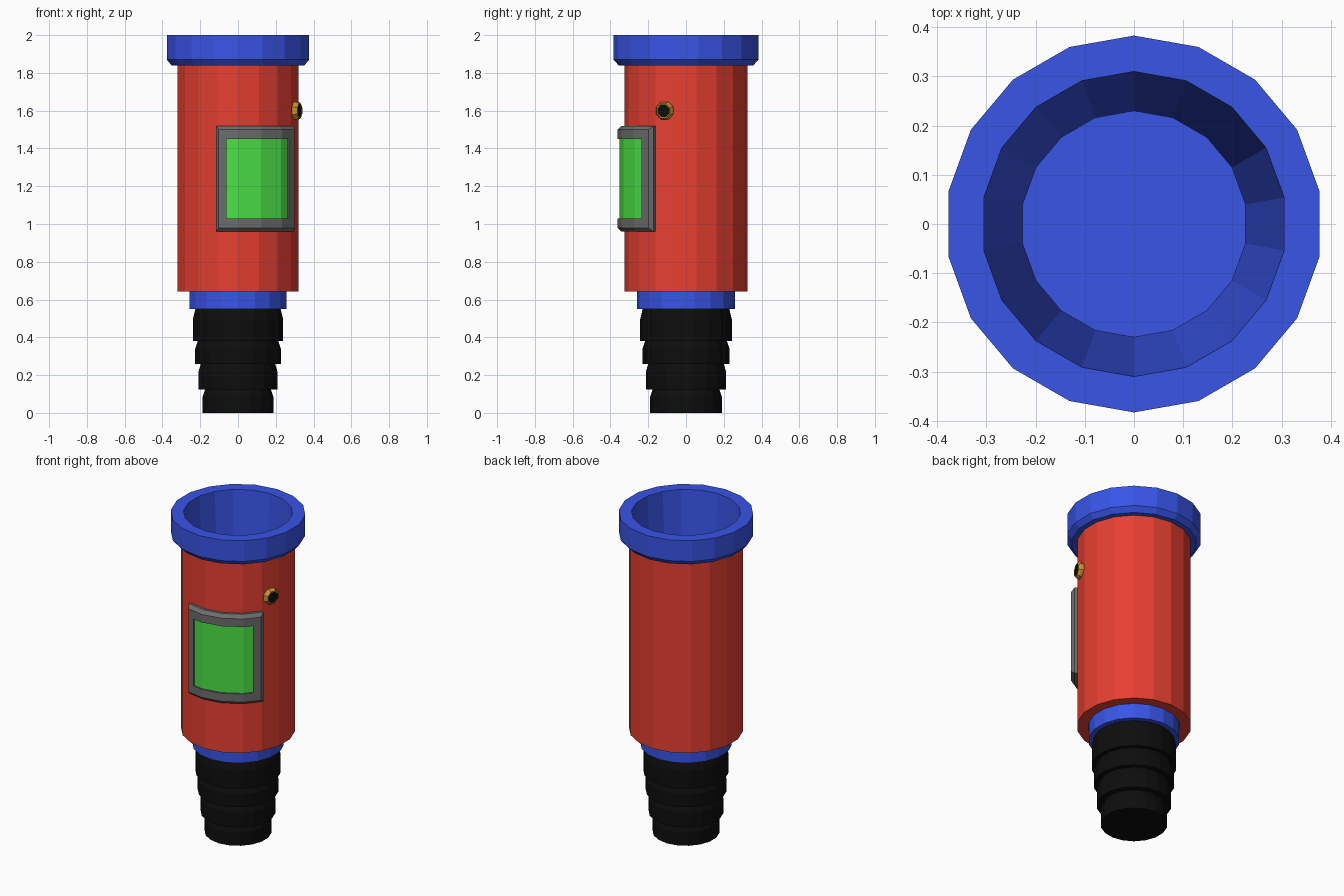
import bpy, math
from mathutils import Matrix, Vector

if "Cube" in bpy.data.objects:
    bpy.data.objects.remove(bpy.data.objects["Cube"])

SIDES = 18


def material(name, rgb):
    m = bpy.data.materials.new(name)
    m.diffuse_color = (*rgb, 1)
    m.use_nodes = True
    m.node_tree.nodes["Principled BSDF"].inputs["Base Color"].default_value = m.diffuse_color
    return m


BLUE = material("blue", (0.04, 0.09, 0.8))
RED = material("red", (0.8, 0.05, 0.03))
BLACK = material("black", (0.004, 0.004, 0.004))
GREEN = material("green", (0.07, 0.75, 0.06))
GOLD = material("gold", (0.6, 0.3, 0.03))
GREY = material("grey", (0.15, 0.15, 0.15))


def make(name, verts, faces, mat):
    me = bpy.data.meshes.new(name)
    me.from_pydata(verts, [], faces)
    me.materials.append(mat)
    ob = bpy.data.objects.new(name, me)
    bpy.context.collection.objects.link(ob)
    return ob


def bridge(rings, n):
    return [(i * n + k, i * n + (k + 1) % n, (i + 1) * n + (k + 1) % n, (i + 1) * n + k)
            for i in range(rings - 1) for k in range(n)]


def lathe(name, profile, mat, n=SIDES, start=90, caps=True):
    """Revolve (radius, z) points, listed from bottom outside upward."""
    verts = []
    for r, z in profile:
        for k in range(n):
            a = math.radians(start + 360 * k / n)
            verts.append((r * math.cos(a), r * math.sin(a), z))
    faces = bridge(len(profile), n)
    if caps:
        last = (len(profile) - 1) * n
        faces += [tuple(reversed(range(n))), tuple(range(last, last + n))]
    return make(name, verts, faces, mat)


def on_body(radius, deg, z):
    """Point on the faceted body wall, scaled to the given corner radius."""
    off = (deg + 10) % 20 - 10
    r = radius * math.cos(math.radians(10)) / math.cos(math.radians(off))
    a = math.radians(deg)
    return (r * math.cos(a), r * math.sin(a), z)


# Blue cup: lower collar, rim and tapered hollow
lathe("cup_liner", [(0.26, 0.55), (0.26, 0.66), (0.31, 0.66), (0.31, 1.84), (0.357, 1.84),
                    (0.383, 1.87), (0.383, 2.0), (0.31, 2.0), (0.23, 0.68)], BLUE)

# Red outer sleeve
lathe("sleeve", [(0.312, 1.84), (0.262, 0.643), (0.325, 0.643), (0.325, 1.84), (0.312, 1.84)],
      RED, caps=False)

# Black stepped hose
steps = [(0.0, 0.13, 0.19), (0.125, 0.265, 0.213), (0.26, 0.385, 0.23), (0.38, 0.555, 0.243)]
profile = []
for z0, z1, r in steps:
    profile += [(r, z0), (r, z0 + (z1 - z0) * 0.65), (r - 0.014, z1 - 0.003)]
lathe("stepped_hose", profile, BLACK)

# Curved grey display frame
rings = [(0.318, -110, -30, 0.96, 1.52), (0.342, -110, -30, 0.96, 1.52),
         (0.363, -106.5, -33.5, 0.98, 1.50), (0.363, -100, -41, 1.03, 1.45),
         (0.345, -100, -41, 1.03, 1.45)]
verts = []
for r, a0, a1, z0, z1 in rings:
    cols = [a0, -90, -70, -50, a1]
    verts += [on_body(r, a, z0) for a in cols] + [on_body(r, a, z1) for a in reversed(cols)]
make("display_frame", verts, bridge(len(rings), 10), GREY)

# Green screen inside the frame
cols = [-100, -90, -70, -50, -41]
verts = [on_body(0.353, a, z) for z in (1.03, 1.45) for a in cols]
make("display_screen", verts, [(k, k + 1, k + 6, k + 5) for k in range(4)], GREEN)

# Small octagonal port on the right side
direction = Vector((math.cos(math.radians(-20)), math.sin(math.radians(-20)), 0))
place = (Matrix.Translation(direction * 0.315 + Vector((0, 0, 1.6)))
         @ direction.to_track_quat('Z', 'Y').to_matrix().to_4x4())
bezel = lathe("port_bezel", [(0.05, 0), (0.05, 0.022), (0.041, 0.034), (0.036, 0.034), (0.036, 0.026)],
              GOLD, n=8, start=22.5, caps=False)
core = lathe("port_core", [(0.036, 0.0), (0.036, 0.031)], BLACK, n=8, start=22.5)
for ob in (bezel, core):
    ob.data.transform(place)
